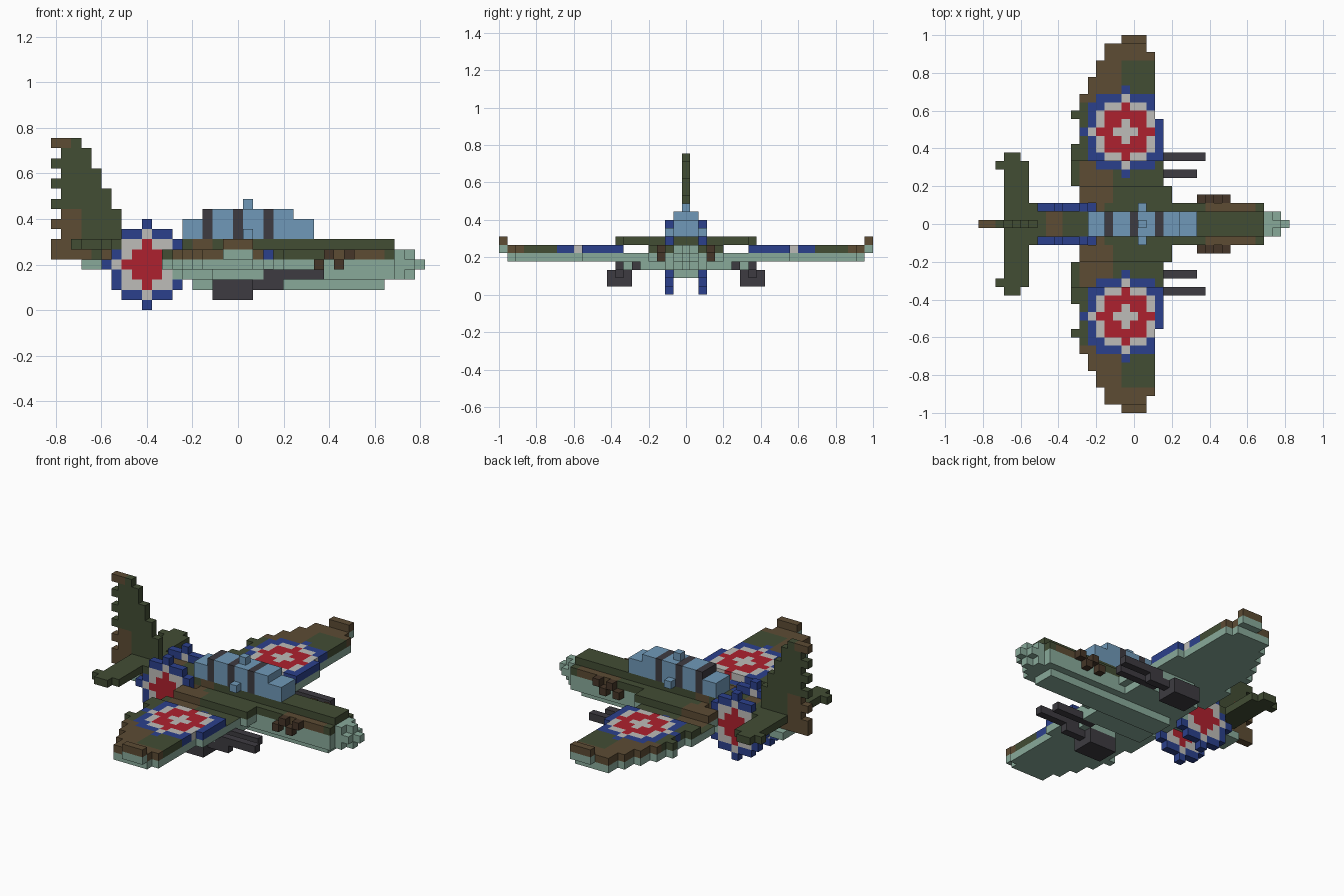
import bpy, bmesh
from mathutils import Vector

V = 2 / 45  # edge of one block

cube = bpy.data.objects.get("Cube")
if cube:
    bpy.data.objects.remove(cube, do_unlink=True)

# Colours as sRGB bytes, converted to linear
PALETTE = {
    "green": (66, 77, 52), "brown": (93, 76, 52), "pale_green": (137, 170, 154),
    "blue": (43, 64, 140), "red": (174, 33, 46), "white": (190, 188, 184),
    "glass": (112, 153, 184), "dark_grey": (61, 59, 65), "exhaust_brown": (70, 54, 40),
}
NAMES = list(PALETTE)


def linear(byte):
    c = byte / 255
    return c / 12.92 if c < 0.04 else ((c + 0.055) / 1.055) ** 2.4


def make_material(name):
    mat = bpy.data.materials.new(name)
    mat.use_nodes = True
    colour = (*map(linear, PALETTE[name]), 1)
    mat.diffuse_color = colour
    bsdf = next(n for n in mat.node_tree.nodes if n.type == "BSDF_PRINCIPLED")
    bsdf.inputs["Base Color"].default_value = colour
    bsdf.inputs["Roughness"].default_value = 0.9
    return mat


MATERIALS = [make_material(n) for n in NAMES]
PARTS = {}
TAKEN = set()


# Block sets: (i along length, j across, k up), each mirrored across j
def put(part, i, j, k, colour, under=None):
    for side in (j, -j):
        if (i, side, k) not in TAKEN:
            TAKEN.add((i, side, k))
            PARTS.setdefault(part, {})[i, side, k] = (colour, under or colour)


def box(part, ir, jr, kr, colour):
    for i in range(ir[0], ir[1] + 1):
        for j in range(jr[0], jr[1] + 1):
            for k in range(kr[0], kr[1] + 1):
                put(part, i, j, k, colour(i, j, k) if callable(colour) else colour)


def wing_roundel(di, dj):
    a, b = max(abs(di), abs(dj)), min(abs(di), abs(dj))
    if a + b <= 1:
        return "white"
    if a <= 2 or (a == 3 and b == 0):
        return "red"
    if (a == 3 and b < 3) or (a == 4 and b == 0):
        return "white"
    if a == 3 or (a == 4 and b < 4) or (a == 5 and b == 0):
        return "blue"
    return None


def side_roundel(di, dk):
    a, b = max(abs(di), abs(dk)), min(abs(di), abs(dk))
    if a <= 1 or (a == 2 and b == 0):
        return "red"
    if a == 2 or (a == 3 and b == 0):
        return "white"
    if (a == 3 and b < 3) or (a == 4 and b == 0):
        return "blue"
    return None


# Wing outline and camouflage
def wing_rear(j):
    if j == 13 or 5 <= j <= 9:
        return 11
    for limit, start in ((22, 17), (20, 15), (18, 14), (16, 13)):
        if j >= limit:
            return start
    return 12


def wing_front(j):
    return 20 if j >= 21 else 21 if j >= 13 else 22 if j >= 5 else 23


def wing_camo(i, j):
    if j >= 15:
        return "green" if i >= 17 and j < 20 else "brown"
    return "brown" if 12 <= i <= 15 and j <= 7 else "green"


def body_camo(i, j, k):
    if k == 6:
        return "brown" if i in (8, 9, 14, 15) else "green"
    return "brown" if i < 6 or 9 < i < 15 or 26 < i < 33 else "green"


def fin_camo(i, j, k):
    low = k <= 9 and i <= 2
    return "brown" if low or k <= 6 and i <= 3 or (k == 16 and i < 2) else "green"


# Fuselage, pale below and camouflaged above
box("fuselage", (14, 32), (0, 1), (2, 2), "pale_green")
box("fuselage", (12, 33), (0, 2), (3, 3), "pale_green")
box("fuselage", (3, 33), (0, 1), (4, 4), "pale_green")
box("fuselage", (14, 33), (2, 2), (4, 4), "pale_green")
box("fuselage", (5, 33), (0, 1), (5, 5), body_camo)
box("fuselage", (14, 33), (2, 2), (5, 5), body_camo)
box("fuselage", (7, 33), (0, 1), (6, 6), body_camo)

# Stepped nose and spinner
box("nose", (34, 34), (0, 1), (3, 5), "pale_green")
box("nose", (35, 35), (0, 0), (3, 5), "pale_green")
box("nose", (35, 35), (1, 1), (4, 4), "pale_green")
box("nose", (36, 36), (0, 0), (4, 4), "pale_green")

# Fin with a toothed trailing edge
for k in range(5, 17):
    first = 0 if k % 2 == 0 or k == 5 else 1
    last = min(6, 2 + (17 - k) // 2)
    box("tail_fin", (first, last), (0, 0), (k, k), fin_camo)

# Tailplane
box("tailplane", (3, 5), (1, 7), (6, 6), "green")
box("tailplane", (3, 4), (8, 8), (6, 6), "green")
box("tailplane", (2, 2), (7, 7), (6, 6), "green")
box("tailplane", (6, 6), (1, 2), (6, 6), "green")

# Side discs on the rear fuselage
for di in range(-4, 5):
    for dk in range(-4, 5):
        colour = side_roundel(di, dk)
        if colour:
            put("side_roundel", 9 + di, 2, 4 + dk, colour)

# Wings: pale lower layer, painted upper layer, low step near the root
for j in range(3, 22):
    for i in range(wing_rear(j), wing_front(j)):
        paint = wing_roundel(i - 17, j - 11) or wing_camo(i, j)
        if i == 21 and 10 <= j <= 12:
            paint = "blue"
        if 5 <= j <= 7:
            put("wing", i, j, 4, paint, "pale_green")
        else:
            put("wing", i, j, 4, "pale_green")
            put("wing", i, j, 5, paint)
box("wing_tip", (17, 19), (22, 22), (5, 5), "pale_green")
box("wing_tip", (17, 19), (22, 22), (6, 6), "brown")
box("wing_root", (13, 21), (3, 5), (3, 3), "pale_green")

# Canopy with dark frames and small raised blocks
def canopy_paint(i, j, k):
    return "dark_grey" if i in (15, 18, 21) else "glass"


box("canopy", (13, 25), (0, 1), (7, 8), canopy_paint)
box("canopy", (15, 23), (0, 1), (9, 9), canopy_paint)
box("canopy", (19, 19), (0, 0), (10, 10), "glass")
box("canopy", (19, 19), (2, 2), (7, 7), "glass")

# Exhaust stubs, alternating in height
for i in range(26, 30):
    put("exhaust", i, 3, 4 + i % 2, "exhaust_brown")

# Underwing pods and guns
box("pod", (16, 19), (7, 9), (1, 2), "dark_grey")
box("pod", (20, 22), (8, 8), (2, 2), "dark_grey")
box("pod_mount", (16, 20), (7, 8), (3, 3), "pale_green")
box("gun", (21, 26), (8, 8), (3, 3), "dark_grey")
box("gun", (20, 25), (6, 6), (3, 3), "dark_grey")


# Turn each block set into a mesh with only its outer faces
def build(name, cells):
    bm = bmesh.new()
    for cell, (top, other) in cells.items():
        centre = (Vector(cell) + Vector((-18, 0, 0.5))) * V
        for axis in range(3):
            for sign in (-1, 1):
                near = list(cell)
                near[axis] += sign
                if tuple(near) in TAKEN:
                    continue
                n, u, w = Vector(), Vector(), Vector()
                n[axis] = sign
                u[(axis + 1) % 3] = 1
                w[(axis + 2) % 3] = sign
                corners = (-u - w, u - w, u + w, w - u)
                face = bm.faces.new([bm.verts.new(centre + (n + c) * V / 2) for c in corners])
                face.material_index = NAMES.index(top if n.z > 0 else other)
    bmesh.ops.remove_doubles(bm, verts=bm.verts, dist=V / 100)
    mesh = bpy.data.meshes.new(name)
    bm.to_mesh(mesh)
    bm.free()
    for mat in MATERIALS:
        mesh.materials.append(mat)
    bpy.context.collection.objects.link(bpy.data.objects.new(name, mesh))


for part, cells in PARTS.items():
    build(part, cells)
